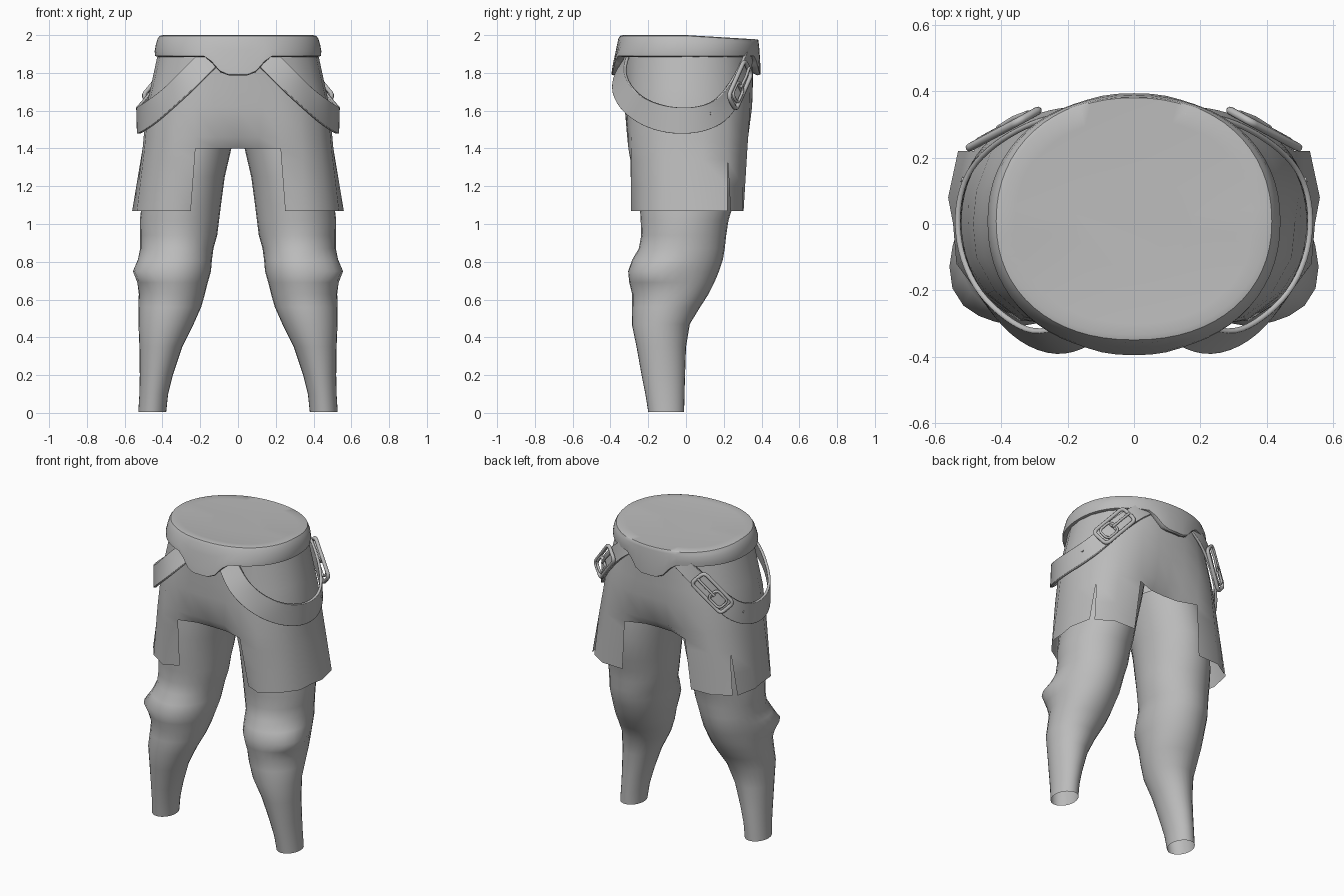
import bpy, bmesh
from math import sin, cos, pi, exp, radians, copysign
from mathutils import Vector

if "Cube" in bpy.data.objects:
    bpy.data.objects.remove(bpy.data.objects["Cube"])

grey = bpy.data.materials.new("cloth grey")
grey.use_nodes = True
colour = (0.5, 0.5, 0.5, 1)
grey.diffuse_color = colour
grey.node_tree.nodes["Principled BSDF"].inputs["Base Color"].default_value = colour


def finish(ob, subsurf=0, thick=0, angle=40):
    ob.data.materials.append(grey)
    if subsurf:
        ob.modifiers.new("Smooth", "SUBSURF").levels = subsurf
        ob.modifiers["Smooth"].render_levels = subsurf
    if thick:
        ob.modifiers.new("Thickness", "SOLIDIFY").thickness = thick
        ob.modifiers["Thickness"].offset = 0
    bpy.ops.object.select_all(action="DESELECT")
    ob.select_set(True)
    bpy.context.view_layer.objects.active = ob
    if ob.type == "MESH":
        bpy.ops.object.shade_smooth_by_angle(angle=radians(angle))
    return ob


def loft(name, rows, closed=True, cap=False, skip=None, **kw):
    """Skin a stack of equally long point rows; skip(row, column) leaves a gap."""
    bm = bmesh.new()
    grid = [[bm.verts.new(p) for p in row] for row in rows]
    n = len(rows[0])
    for r in range(len(rows) - 1):
        for c in range(n if closed else n - 1):
            if skip and skip(r, c):
                continue
            d = (c + 1) % n
            bm.faces.new((grid[r][c], grid[r][d], grid[r + 1][d], grid[r + 1][c]))
    if cap:
        bm.faces.new(grid[-1])
    bmesh.ops.remove_doubles(bm, verts=bm.verts, dist=0.0005)
    bmesh.ops.recalc_face_normals(bm, faces=bm.faces)
    me = bpy.data.meshes.new(name)
    bm.to_mesh(me)
    bm.free()
    ob = bpy.data.objects.new(name, me)
    bpy.context.collection.objects.link(ob)
    return finish(ob, **kw)


def tube(name, points, radius, cyclic=False):
    cu = bpy.data.curves.new(name, "CURVE")
    cu.dimensions = "3D"
    cu.bevel_depth = radius
    cu.bevel_resolution = 2
    cu.use_fill_caps = True
    sp = cu.splines.new("POLY")
    sp.points.add(len(points) - 1)
    for p, co in zip(sp.points, points):
        p.co = (*co, 1)
    sp.use_cyclic_u = cyclic
    sp.use_smooth = True
    ob = bpy.data.objects.new(name, cu)
    bpy.context.collection.objects.link(ob)
    return finish(ob)


# Waistband: rounded drum whose lower edge dips at the front and back centre
def band_row(z, scale, dip):
    row = []
    for i in range(64):
        a = 2 * pi * i / 64
        x = 0.437 * scale * copysign(abs(cos(a)) ** 0.92, cos(a))
        y = 0.008 + 0.376 * scale * copysign(abs(sin(a)) ** 0.92, sin(a))
        if z > 1.9 and scale > 0.9:         # the back stands upright
            y += max(0, sin(a)) * 0.376 * (1.01 - scale) * 0.8
        if z < 1.96:                        # the front flares towards its lower edge
            y += min(0, sin(a)) * 0.25 * (1.96 - z)
        k = min(1, max(0, (0.165 - abs(x)) / 0.085))
        row.append((x, y * (1 + 0.02 * dip * k),
                    z - 0.098 * dip * k - 0.06 * max(0, y) * (z > 1.95)))
    return row


loft("waistband", [band_row(*r) for r in (
    (1.9, 0.88, 1), (1.885, 0.97, 1), (1.89, 1.005, 1), (1.915, 1.01, 0.8), (1.95, 0.995, 0.3),
    (1.98, 0.975, 0), (1.996, 0.95, 0), (2.0, 0.91, 0), (1.996, 0.82, 0), (1.988, 0.4, 0))],
    cap=True)

# Shorts: half outlines from front centre round the side to back centre
outlines = {
    1.92: [(0, -.335), (.12, -.325), (.21, -.295), (.29, -.25), (.36, -.18), (.405, -.09), (.42, 0),
           (.41, .1), (.36, .21), (.36, .21), (.28, .28), (.2, .33), (.1, .355), (0, .36)],
    1.62: [(0, -.325), (.13, -.32), (.23, -.31), (.33, -.28), (.42, -.2), (.475, -.1), (.485, 0),
           (.475, .1), (.43, .22), (.43, .22), (.34, .3), (.22, .34), (.1, .35), (0, .35)],
    1.4: [(0, -.305), (.11, -.308), (.225, -.305), (.34, -.29), (.44, -.21), (.495, -.11), (.505, 0),
          (.505, .09), (.47, .22), (.47, .22), (.37, .3), (.22, .325), (.1, .32), (0, .315)],
    1.07: [(0, -.28), (.12, -.28), (.25, -.25), (.345, -.292), (.465, -.215), (.535, -.12), (.545, 0),
           (.56, .08), (.53, .22), (.505, .235), (.4, .3), (.25, .305), (.12, .3), (0, .3)],
}
keys = sorted(outlines, reverse=True)
levels = [1.92, 1.82, 1.72, 1.62, 1.46, 1.4, 1.34, 1.2, 1.07]


def outline_at(z):
    low = max(k for k in keys[1:] if k <= z)
    top = keys[keys.index(low) - 1]
    t = (top - z) / (top - low)
    half = [tuple(Vector(a).lerp(Vector(b), t)) for a, b in zip(outlines[top], outlines[low])]
    if z > 1.3:                             # the back slit is closed higher up
        half[9] = half[8]
    if z == 1.4:                            # the middle edges curl under
        half = [(x, y * (0.88 if x < .2 else 1)) for x, y in half]
    return [(x, y, z) for x, y in half] + [(-x, y, z) for x, y in half[-2:0:-1]]


def shorts_gap(r, c):
    c = c if c < 13 else 25 - c             # mirror the column number
    if r < 5:
        return False
    return c < 2 or c > 10 or (c == 8 and r > 5)


loft("shorts", [outline_at(z) for z in levels], skip=shorts_gap, angle=60)

# Legs: height, inner x, outer x, front y, back y
leg_profile = [
    (.005, .38, .528, -.2, -.01), (.1, .37, .522, -.215, -.008), (.2, .345, .52, -.235, -.005),
    (.35, .295, .522, -.262, -.0), (.47, .235, .527, -.287, .02), (.56, .195, .527, -.285, .075),
    (.63, .175, .525, -.285, .12), (.69, .16, .525, -.3, .15), (.75, .143, .525, -.305, .175),
    (.81, .138, .525, -.285, .195), (.87, .13, .518, -.25, .205), (.94, .11, .518, -.237, .213),
    (1.02, .1, .52, -.24, .225), (1.1, .09, .51, -.245, .25), (1.25, .07, .49, -.25, .27),
    (1.4, .035, .46, -.25, .27), (1.52, .01, .42, -.24, .26)]


def leg_row(side, z, x0, x1, y0, y1):
    row = []
    for i in range(28):
        a = 2 * pi * i / 28
        # pointed knee guard on the outer front
        bump = 1 + 0.24 * exp(7 * (cos(a - 1.85 * pi) - 1) - ((z - 0.745) / 0.055) ** 2)
        x = (x0 + x1) / 2 + (x1 - x0) / 2 * cos(a) * bump
        y = (y0 + y1) / 2 + (y1 - y0) / 2 * sin(a) * bump
        row.append((side * x, y, z))
    return row


# Hanging strap path with its width at each point; both ends tuck under the waistband
strap_path = [((.09, -.29, 1.93), .11), ((.175, -.335, 1.855), .125), ((.265, -.365, 1.76), .13),
              ((.365, -.32, 1.665), .13), ((.45, -.235, 1.595), .135), ((.515, -.12, 1.553), .14),
              ((.535, 0, 1.543), .14), ((.52, .11, 1.56), .135), ((.475, .2, 1.61), .125),
              ((.4, .265, 1.71), .11), ((.3, .315, 1.82), .1), ((.21, .338, 1.895), .09),
              ((.13, .33, 1.945), .09)]


def strap_rows(side):
    rows = []
    for i, (p, width) in enumerate(strap_path):
        p = Vector(p)
        a, b = strap_path[max(0, i - 1)][0], strap_path[min(len(strap_path) - 1, i + 1)][0]
        # the front part leans inwards at its upper edge
        normal = Vector((p.x / .3, p.y / .2, 0.6 if p.y < -.3 else 0))
        across = normal.cross(Vector(b) - Vector(a)).normalized()
        rows.append([((p + across * width * k).x * side, *(p + across * width * k).yz)
                     for k in (-.5, -.42, 0, .42, .5)])
    return rows


for side, label in ((1, "left"), (-1, "right")):
    loft(label + "_leg", [leg_row(side, *r) for r in leg_profile], cap=True, angle=60)
    loft(label + "_strap", strap_rows(side), closed=False, subsurf=2, thick=0.016)

    # Buckle: frame, inner loop, bar and prong lying on the strap
    centre = Vector((.385, .272, 1.735))
    along = Vector((-.6, .32, .72)).normalized()
    out = Vector((.48, .86, 0))
    out = (out - along * out.dot(along)).normalized()
    across = out.cross(along)

    def place(u, v, w=0.0):
        p = centre + along * u + across * v + out * w
        return (p.x * side, p.y, p.z)

    def ring(mid, length, width, lift):
        pts = []
        for q, (su, sv) in enumerate(((1, 1), (-1, 1), (-1, -1), (1, -1))):
            for k in range(4):
                a = pi / 2 * (q + k / 3)
                pts.append(place(mid + su * (length - .025) + .025 * cos(a),
                                 sv * (width - .025) + .025 * sin(a), lift))
        return pts

    tube(label + "_buckle_frame", ring(0, .13, .054, .016), .012, True)
    tube(label + "_buckle_loop", ring(-.05, .05, .038, .022), .008, True)
    tube(label + "_buckle_bar", [place(-.01, -.055, .016), place(-.01, .055, .016)], .008)
    tube(label + "_buckle_prong", [place(-.02, 0, .026), place(.06, 0, .03), place(.13, 0, .024)], .008)
    tube(label + "_strap_stud", [(side * .505, .13, 1.585), (side * .52, .135, 1.585)], .008)
